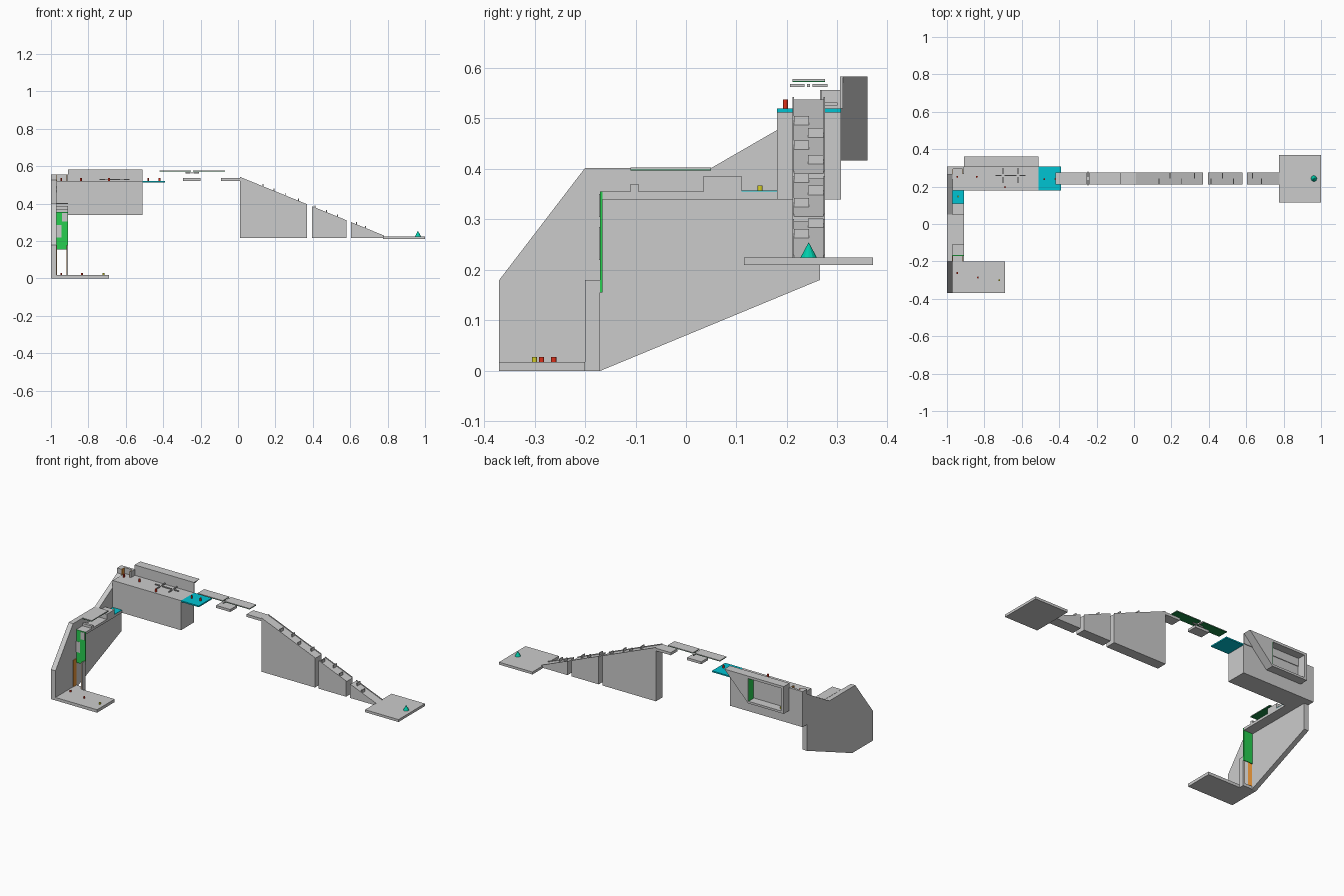
import bpy, bmesh, math
from mathutils import Matrix

if "Cube" in bpy.data.objects:
    bpy.data.objects.remove(bpy.data.objects["Cube"])

def material(name, rgb):
    m = bpy.data.materials.new(name)
    m.diffuse_color = (*rgb, 1)
    m.use_nodes = True
    m.node_tree.nodes["Principled BSDF"].inputs["Base Color"].default_value = m.diffuse_color
    return m

GREEN = material("green", (0.02, 0.62, 0.08))
DARK = material("dark_green", (0.01, 0.25, 0.06))
ORANGE = material("orange", (0.8, 0.3, 0.04))
CYAN = material("cyan", (0.0, 0.55, 0.65))
RED = material("red", (0.75, 0.03, 0.01))
YELLOW = material("yellow", (0.7, 0.65, 0.02))
TEAL = material("teal", (0.0, 0.6, 0.4))

def finish(name, bm, mat=None):
    bmesh.ops.recalc_face_normals(bm, faces=bm.faces)
    me = bpy.data.meshes.new(name)
    bm.to_mesh(me)
    bm.free()
    ob = bpy.data.objects.new(name, me)
    bpy.context.collection.objects.link(ob)
    if mat:
        me.materials.append(mat)
    return ob

def box(name, x0, x1, y0, y1, z0, z1, mat=None):
    bm = bmesh.new()
    bmesh.ops.create_cube(bm, size=1)
    for v in bm.verts:
        v.co = (x1 if v.co.x > 0 else x0, y1 if v.co.y > 0 else y0, z1 if v.co.z > 0 else z0)
    return finish(name, bm, mat)

def prism(name, profile, axis, a, b, mat=None):
    """Extrude a 2D profile along x (points y,z) or y (points x,z)."""
    bm = bmesh.new()
    put = (lambda p, t: (t, *p)) if axis == 'x' else (lambda p, t: (p[0], t, p[1]))
    r0, r1 = ([bm.verts.new(put(p, t)) for p in profile] for t in (a, b))
    bm.faces.new(r0)
    bm.faces.new(r1)
    n = len(profile)
    for i in range(n):
        bm.faces.new((r0[i], r0[(i + 1) % n], r1[(i + 1) % n], r1[i]))
    return finish(name, bm, mat)

def cone(name, x, y, z, r0, r1, h, mat):
    bm = bmesh.new()
    bmesh.ops.create_cone(bm, cap_ends=True, segments=12, radius1=r0, radius2=r1, depth=h,
                          matrix=Matrix.Translation((x, y, z + h / 2)))
    return finish(name, bm, mat)

def spinner(name, x, y, z, r=0.04):
    # four thin flat blades around an open centre
    for s in (-1, 1):
        a, b = sorted((s * 0.008, s * r))
        box(name + "_blade_x", x + a, x + b, y - .003, y + .003, z - .003, z + .003)
        box(name + "_blade_y", x - .003, x + .003, y + a, y + b, z - .003, z + .003)

def ceiling(name, x0, x1, y0, y1, z):
    box(name, x0, x1, y0, y1, z, z + .004)
    box(name + "_underside", x0, x1, y0, y1, z - .002, z, DARK)

# Start floor and tall side wall
box("start_floor", -.97, -.69, -.37, -.20, 0, .018)
prism("side_wall", [(-.37, 0), (-.37, .18), (-.20, .402), (.05, .402), (.265, .526), (.265, .556),
                    (.307, .556), (.307, .34), (.265, .34), (.265, .18), (-.17, 0)], 'x', -1, -.97)

# Doorway with a pair of orange inner faces
box("door_sill", -.97, -.908, -.20, -.17, 0, .018)
box("door_post", -.914, -.908, -.20, -.17, .018, .18)
box("door_panel_left", -.97, -.968, -.20, -.17, .018, .18, ORANGE)
box("door_panel_right", -.916, -.914, -.20, -.17, .018, .18, ORANGE)

# Green climbing wall with grey patches
box("climbing_wall", -.97, -.908, -.170, -.165, .155, .355, GREEN)
box("climbing_patch_low", -.97, -.945, -.172, -.170, .22, .285)
box("climbing_patch_high", -.94, -.912, -.172, -.170, .305, .35)

# Corridor floor with steps, pad and low ceiling
box("corridor_floor", -.97, -.908, -.17, .18, .34, .355)
box("low_step", -.97, -.908, -.11, -.094, .355, .37)
box("high_step", -.97, -.908, .035, .11, .355, .386)
box("corridor_pad", -.97, -.908, .11, .18, .354, .357, CYAN)
ceiling("corridor_ceiling", -.97, -.908, -.11, .05, .399)

# Upper platform, corner and cyan pad
box("upper_platform", -.97, -.51, .18, .307, .34, .52)
box("cyan_pad", -.51, -.39, .18, .307, .512, .52, CYAN)
box("corner_back_wall", -.97, -.908, .293, .307, .52, .556)
box("corner_post", -.914, -.908, .267, .293, .52, .556)
box("corner_panel_left", -.97, -.968, .267, .293, .52, .556, ORANGE)
box("corner_panel_right", -.916, -.914, .267, .293, .52, .556, ORANGE)

# Hollow rear alcove with slanted end
box("alcove_front_wall", -.91, -.51, .305, .311, .52, .583)
box("alcove_top", -.91, -.67, .305, .36, .568, .583)
box("alcove_floor", -.91, -.67, .305, .36, .417, .43)
box("alcove_pillar", -.91, -.893, .305, .36, .43, .568)
prism("alcove_slanted_end", [(-.51, .583), (-.67, .583), (-.67, .417)], 'y', .305, .36)
box("alcove_green_panel", -.673, -.67, .311, .358, .43, .568, GREEN)
cone("alcove_token", -.875, .335, .43, .005, .005, .012, YELLOW)

# Spinning crosses
for x in (-.70, -.62):
    spinner("platform_spinner", x, .26, .529)
spinner("bridge_spinner", -.245, .243, .565, .037)

# Bridge plates and their ceilings
Y0, Y1 = .211, .275
box("bridge_plate", -.295, -.20, Y0, Y1, .522, .537)
for x0, x1 in ((-.42, -.25), (-.24, -.07)):
    ceiling("bridge_ceiling", x0, x1, Y0, Y1, .574)

# Descending ramp in three pieces
def ramp_z(x):
    return .538 - (x - .01) * .407

box("ramp_landing", -.09, .01, Y0, Y1, .522, .538)
for x0, x1 in ((.01, .37), (.395, .58), (.605, .78)):
    prism("ramp_piece", [(x0, .215), (x1, .215), (x1, ramp_z(x1)), (x0, ramp_z(x0))], 'y', Y0, Y1)
    for y in (Y0, Y1 - .003):
        prism("ramp_rim", [(x0, ramp_z(x0)), (x1, ramp_z(x1)), (x1, ramp_z(x1) + .005),
                           (x0, ramp_z(x0) + .005)], 'y', y, y + .003)

# Staggered hurdles on the ramp
for i, x in enumerate((.13, .19, .25, .32, .41, .47, .53, .63, .68)):
    y = Y0 + .003 if i % 2 == 0 else Y0 + .031
    box("ramp_hurdle", x, x + .005, y, y + .03, ramp_z(x) - .004, ramp_z(x) + .016)

# Goal platform and marker
box("goal_platform", .775, 1, .115, .37, .21, .225)
cone("goal_marker", .962, .243, .225, .016, 0, .03, TEAL)

# Small tokens along the course
for x, y, z, m in ((-.945, -.262, .018, RED), (-.835, -.286, .018, RED), (-.72, -.30, .018, YELLOW),
                   (-.94, .147, .357, YELLOW), (-.945, .252, .52, RED), (-.84, .252, .52, RED),
                   (-.69, .197, .52, RED), (-.48, .24, .52, RED), (-.42, .24, .52, RED)):
    cone("token", x, y, z, .005, .005, .018 if z > .5 else .01, m)
